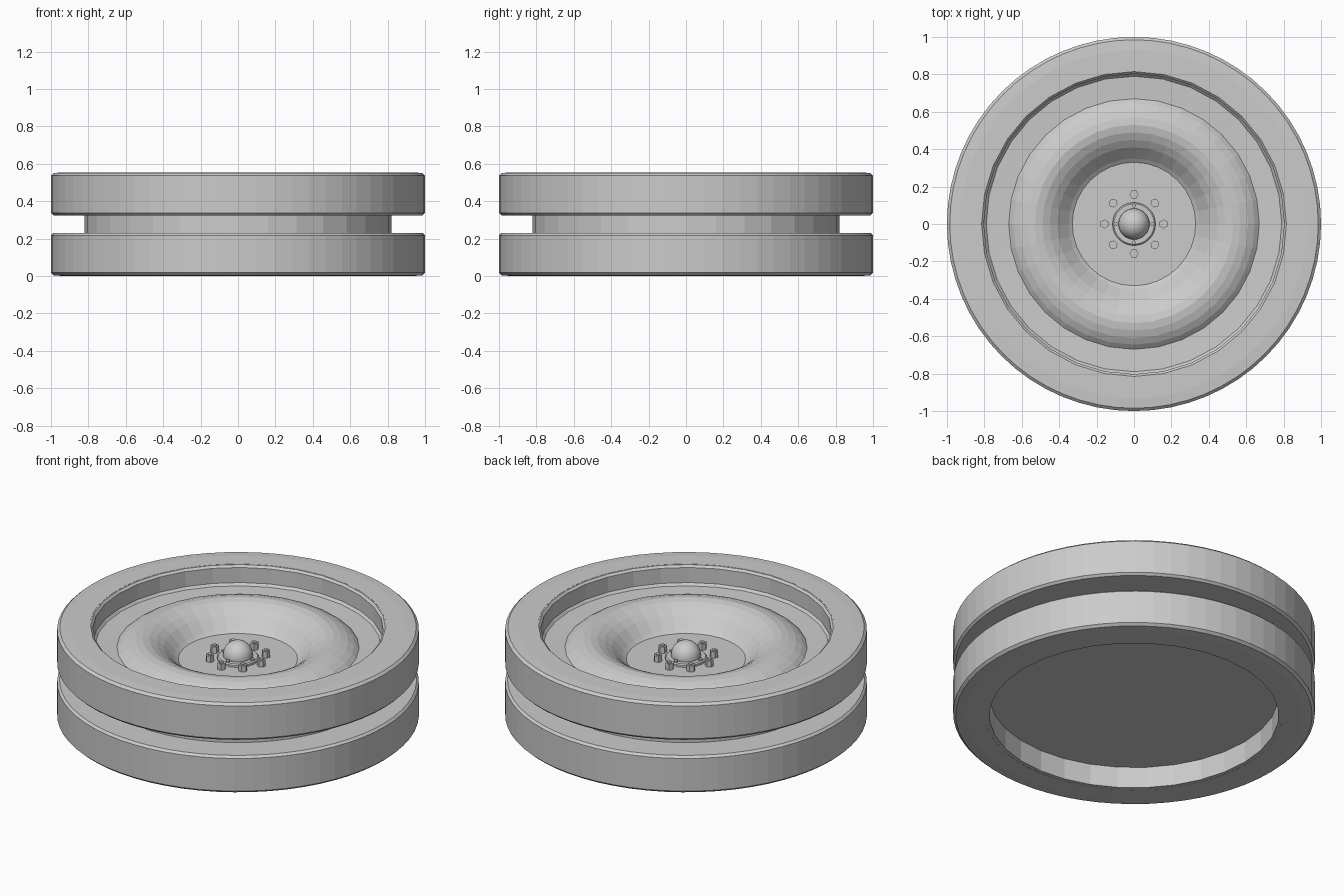
import bpy, bmesh, math
from mathutils import Matrix

cube = bpy.data.objects.get("Cube")
if cube:
    bpy.data.objects.remove(cube, do_unlink=True)

HEIGHT = 0.555
FLOOR = 0.36      # height of the flat hub face

metal = bpy.data.materials.new("grey_metal")
metal.use_nodes = True
GREY = (0.6, 0.6, 0.6, 1)
metal.diffuse_color = GREY
for node in metal.node_tree.nodes:
    if node.type == 'BSDF_PRINCIPLED':
        node.inputs["Base Color"].default_value = GREY


def finish(name, bm):
    mesh = bpy.data.meshes.new(name)
    bmesh.ops.recalc_face_normals(bm, faces=bm.faces)
    bm.to_mesh(mesh)
    bm.free()
    mesh.materials.append(metal)
    obj = bpy.data.objects.new(name, mesh)
    bpy.context.collection.objects.link(obj)
    return obj


def lathe(name, profile, segments, closed=False):
    """Spin a list of (radius, height) points about the vertical axis."""
    bm = bmesh.new()
    points = profile + profile[:1] if closed else profile
    verts = [bm.verts.new((r, 0, z)) for r, z in points]
    edges = [bm.edges.new(pair) for pair in zip(verts, verts[1:])]
    bmesh.ops.spin(bm, geom=verts + edges, cent=(0, 0, 0), axis=(0, 0, 1),
                   angle=math.tau, steps=segments, use_duplicate=False)
    bmesh.ops.remove_doubles(bm, verts=bm.verts, dist=0.0002)
    return finish(name, bm)


def studs(name, count, ring, parts, sides):
    """A ring of small studs, each a stack of (radius, bottom, top) prisms."""
    bm = bmesh.new()
    for i in range(count):
        turn = Matrix.Rotation(math.tau * i / count, 4, 'Z')
        for radius, low, high in parts:
            place = turn @ Matrix.Translation((ring, 0, (low + high) / 2))
            bmesh.ops.create_cone(bm, cap_ends=True, segments=sides,
                                  radius1=radius, radius2=radius,
                                  depth=high - low, matrix=place)
    return finish(name, bm)


# Two outer treads, the upper one mirrored from the lower
tread = [(0.82, 0), (0.93, 0), (0.985, 0.004), (1, 0.018), (1, 0.217),
         (0.987, 0.23), (0.82, 0.23)]
lathe("lower_tread", tread, 64, closed=True)
lathe("upper_tread", [(r, HEIGHT - z) for r, z in tread], 64, closed=True)

# Drum with a flat underside, raised lip and rounded ring around the hub face
underside = [(0, 0.13), (0.8, 0.13), (0.8, 0.001), (0.825, 0.001), (0.82, 0.03)]
lip = [(0.82, 0.53), (0.825, 0.554), (0.815, 0.554), (0.803, 0.542),
       (0.803, 0.45), (0.79, 0.436), (0.67, 0.43)]
bulge = [(0.645, 0.452), (0.61, 0.472), (0.57, 0.485), (0.53, 0.49),
         (0.49, 0.482), (0.45, 0.463), (0.41, 0.435), (0.375, 0.4),
         (0.35, 0.375)]
lathe("wheel_drum", underside + lip + bulge + [(0.33, FLOOR), (0, FLOOR)], 32)

# Hub plate with its dome
lathe("hub_plate", [(0, FLOOR - 0.01), (0.115, FLOOR - 0.01), (0.115, 0.372),
                    (0.108, 0.378), (0, 0.378)], 32)
dome = bmesh.new()
bmesh.ops.create_uvsphere(dome, u_segments=32, v_segments=16, radius=0.083,
                          matrix=Matrix.Translation((0, 0, 0.385)))
dome_obj = finish("hub_dome", dome)
for face in dome_obj.data.polygons:
    face.use_smooth = True

# Wheel nuts and plate screws
studs("wheel_nuts", 8, 0.158, [(0.024, FLOOR - 0.01, 0.398),
                               (0.013, FLOOR, 0.405)], 6)
studs("plate_screws", 4, 0.098, [(0.011, FLOOR, 0.388)], 8)
